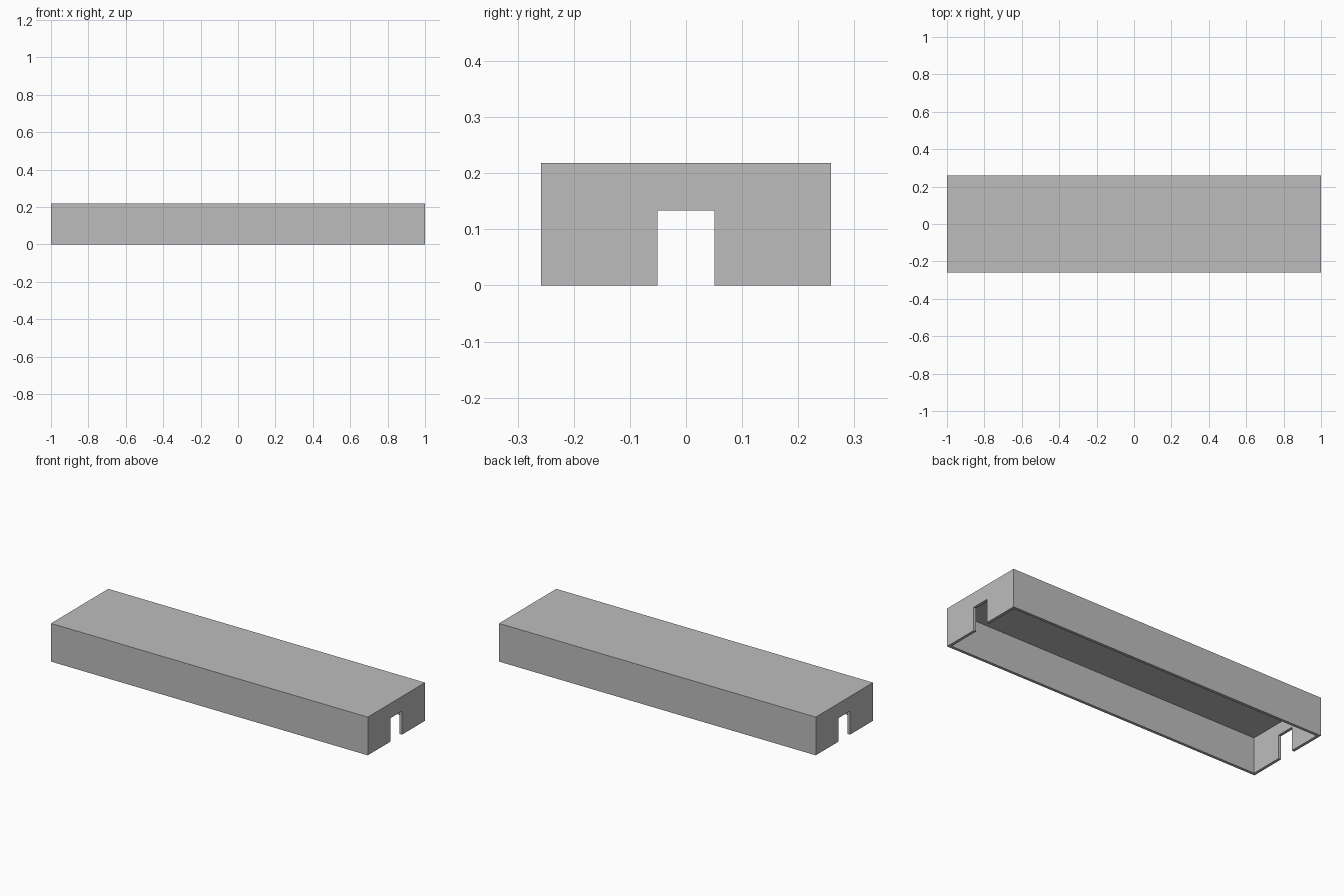
import bpy
import bmesh

cube = bpy.data.objects.get("Cube")
if cube:
    bpy.data.objects.remove(cube, do_unlink=True)

LENGTH, WIDTH, HEIGHT = 2.0, 0.516, 0.218
WALL = 0.016
NOTCH_W, NOTCH_H = 0.102, 0.134

grey = bpy.data.materials.new("plain grey")
grey.use_nodes = True
colour = (0.51, 0.51, 0.51, 1)
grey.diffuse_color = colour
grey.node_tree.nodes["Principled BSDF"].inputs["Base Color"].default_value = colour


def box(name, size, z_min):
    """Box centred on x and y, with its underside at z_min."""
    bm = bmesh.new()
    bmesh.ops.create_cube(bm, size=1)
    bmesh.ops.scale(bm, vec=size, verts=bm.verts)
    bmesh.ops.translate(bm, vec=(0, 0, z_min + size[2] / 2), verts=bm.verts)
    mesh = bpy.data.meshes.new(name)
    bm.to_mesh(mesh)
    bm.free()
    mesh.materials.append(grey)
    obj = bpy.data.objects.new(name, mesh)
    bpy.context.collection.objects.link(obj)
    return obj


def cut(target, cutter):
    cutter.hide_render = True
    cutter.hide_viewport = True
    cutter.display_type = 'WIRE'
    mod = target.modifiers.new(cutter.name, 'BOOLEAN')
    mod.operation = 'DIFFERENCE'
    mod.solver = 'EXACT'
    mod.object = cutter


# Thin-walled cover, open underneath
cover = box("cover", (LENGTH, WIDTH, HEIGHT), 0)

# Hollow interior
gap = 0.1
cut(cover, box("interior_cutter",
               (LENGTH - 2 * WALL, WIDTH - 2 * WALL, HEIGHT - WALL + gap), -gap))

# Notch through both end walls
cut(cover, box("notch_cutter", (LENGTH + gap, NOTCH_W, NOTCH_H + gap), -gap))
